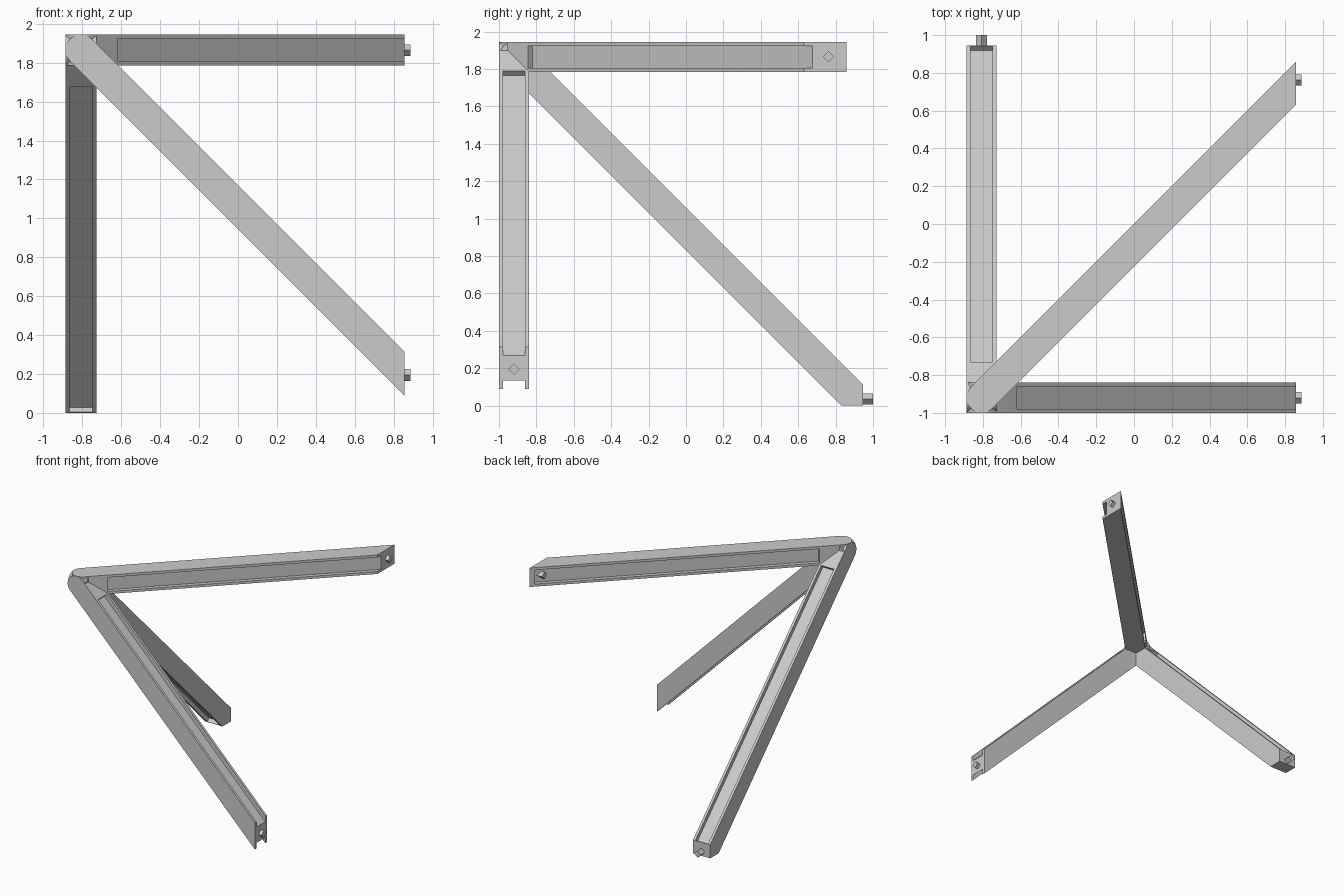
import bpy, bmesh, math
from mathutils import Vector

cube = bpy.data.objects.get("Cube")
if cube:
    bpy.data.objects.remove(cube, do_unlink=True)

# Shared dimensions
CORNER = Vector((-0.887, -1.0, 1.945))   # outer corner of the joint
HALF = 0.08                              # half the beam width and depth
FLANGE = 0.021                           # wall beside each groove
FLOOR = 0.047                            # groove floor, from the centre line
START = 0.30                             # groove start along the beam
OPEN = 2.8                               # groove that runs out of the end
SKEW = HALF * math.sqrt(2)
DIAG = math.sqrt(0.5)
X, Y, DOWN = Vector((1, 0, 0)), Vector((0, 1, 0)), Vector((0, 0, -1))

grey = bpy.data.materials.new("plain_grey")
grey.use_nodes = True
colour = (0.6, 0.6, 0.6, 1)
grey.diffuse_color = colour
grey.node_tree.nodes["Principled BSDF"].inputs["Base Color"].default_value = colour


def prism(name, outline, axes, low, high):
    """Extrude a flat outline from low to high along the third axis."""
    a, b, c = axes
    bm = bmesh.new()
    rings = [[bm.verts.new(CORNER + a * p + b * q + c * h) for p, q in outline]
             for h in (low, high)]
    bm.faces.new(rings[0])
    bm.faces.new(rings[1])
    n = len(outline)
    for i in range(n):
        j = (i + 1) % n
        bm.faces.new((rings[0][i], rings[0][j], rings[1][j], rings[1][i]))
    bmesh.ops.recalc_face_normals(bm, faces=bm.faces)
    mesh = bpy.data.meshes.new(name)
    bm.to_mesh(mesh)
    bm.free()
    mesh.materials.append(grey)
    obj = bpy.data.objects.new(name, mesh)
    bpy.context.collection.objects.link(obj)
    return obj


def activate(obj):
    bpy.ops.object.select_all(action="DESELECT")
    obj.select_set(True)
    bpy.context.view_layer.objects.active = obj


def cut_groove(beam, axes, side, end):
    """Sink a long groove into one narrow side of the beam."""
    corners = ((START, FLOOR), (end, FLOOR), (end, 0.12), (START, 0.12))
    outline = [((s + side * t) * DIAG, (s - side * t) * DIAG) for s, t in corners]
    cutter = prism("groove_cutter", outline, axes, FLANGE, 2 * HALF - FLANGE)
    cutter.hide_render = True
    mod = beam.modifiers.new("groove", "BOOLEAN")
    mod.operation, mod.solver, mod.object = "DIFFERENCE", "EXACT", cutter
    activate(beam)
    bpy.ops.object.modifier_apply(modifier=mod.name)
    bpy.data.objects.remove(cutter, do_unlink=True)


def build_arm(name, axes, tip, grooves, peg_centre, peg_end):
    # Beam with a round inner end and a mitred tip
    steps = 20
    outline = []
    for i in range(steps + 1):
        ang = math.radians(135) + math.pi * i / steps
        outline.append((HALF + HALF * math.cos(ang), HALF + HALF * math.sin(ang)))
    beam = prism(name + "_beam", outline + tip, axes, 0, 2 * HALF)
    for side, end in grooves:
        cut_groove(beam, axes, side, end)
    activate(beam)
    bpy.ops.object.shade_smooth_by_angle(angle=math.radians(25))

    # Square locating peg, turned on its corner
    r = 0.03
    diamond = [(peg_centre + r, HALF), (peg_centre, HALF + r),
               (peg_centre - r, HALF), (peg_centre, HALF - r)]
    a, b, c = axes
    prism(name + "_peg", diamond, (b, c, a), peg_end - 0.1, peg_end)


# Two arms end in one straight cut, the third in a right-angled point
cut = 1.744
point = 1.945
straight_tip = [(cut, cut - SKEW), (cut, cut + SKEW)]
corner_tip = [(point, point - SKEW), (point, point), (point - SKEW, point)]
closed = point / DIAG - HALF - 0.005

build_arm("front_arm", (X, DOWN, Y), straight_tip,
          ((1, OPEN), (-1, OPEN)), 1.75, 1.773)
build_arm("top_arm", (X, Y, -1 * DOWN * -1), straight_tip,
          ((1, OPEN), (-1, 2.51)), 1.762, 1.773)
build_arm("side_arm", (Y, DOWN, X), corner_tip,
          ((1, closed), (-1, closed)), 1.91, 2.0)
